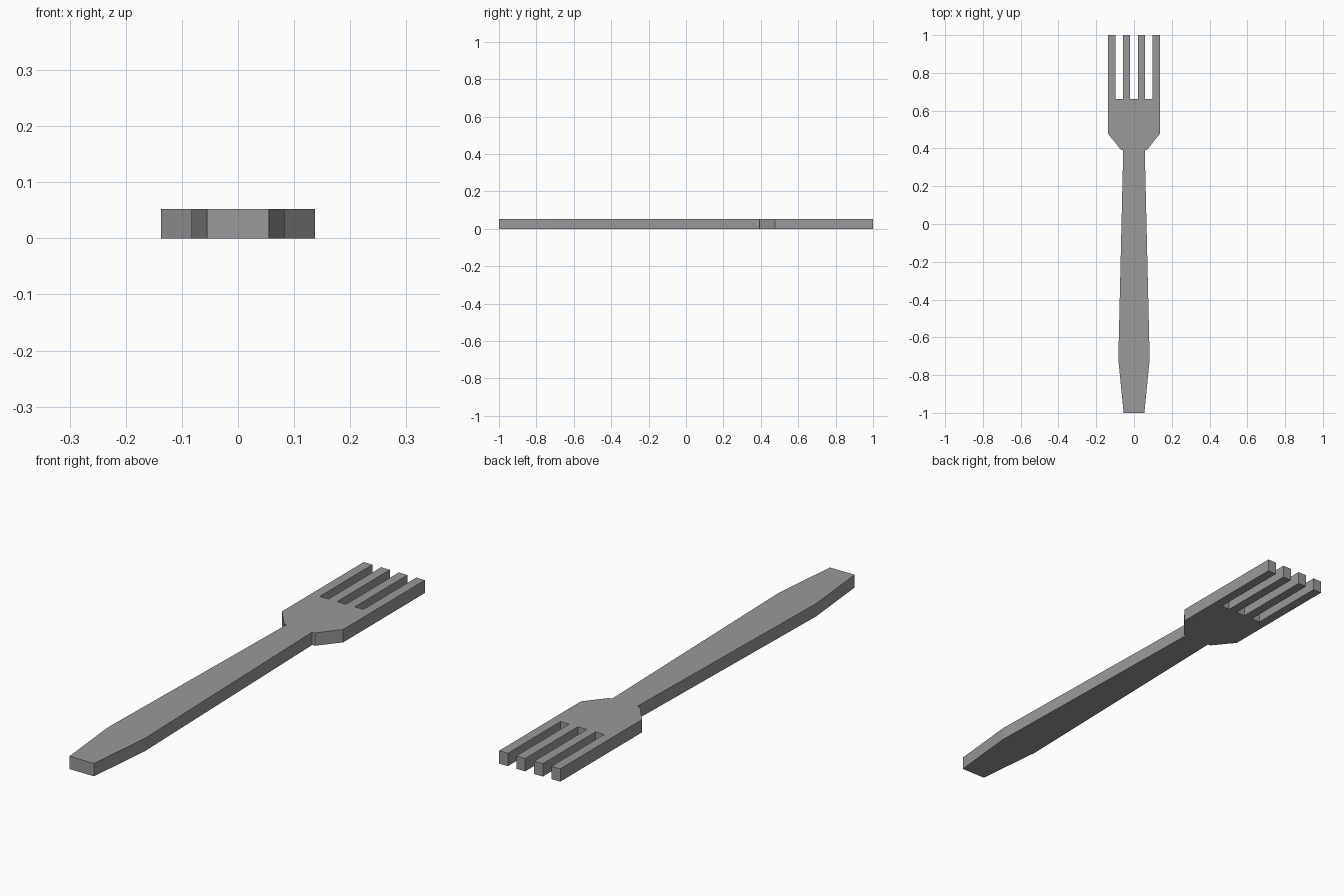
import bpy
import bmesh

if "Cube" in bpy.data.objects:
    bpy.data.objects.remove(bpy.data.objects["Cube"])

THICK = 0.052

# Right half of the outline, from handle end to the centre slot
half = [
    (0.055, -1.0), (0.083, -0.715), (0.057, 0.393),   # handle
    (0.069, 0.393), (0.137, 0.477),                   # shoulder
    (0.137, 1.0), (0.098, 1.0),                       # outer tine
    (0.098, 0.663), (0.059, 0.663),                   # side slot
    (0.059, 1.0), (0.020, 1.0), (0.020, 0.663),       # inner tine
]
outline = half + [(-x, y) for x, y in reversed(half)]

# Fork: flat outline extruded to an even thickness
bm = bmesh.new()
base = bm.faces.new([bm.verts.new((x, y, 0)) for x, y in outline])
ext = bmesh.ops.extrude_face_region(bm, geom=[base], use_keep_orig=True)
top = [v for v in ext["geom"] if isinstance(v, bmesh.types.BMVert)]
bmesh.ops.translate(bm, verts=top, vec=(0, 0, THICK))
bmesh.ops.recalc_face_normals(bm, faces=bm.faces)

mesh = bpy.data.meshes.new("fork")
bm.to_mesh(mesh)
bm.free()
fork = bpy.data.objects.new("fork", mesh)
bpy.context.collection.objects.link(fork)

# Plain grey metal
grey = bpy.data.materials.new("grey metal")
grey.diffuse_color = (0.32, 0.32, 0.32, 1)
grey.use_nodes = True
grey.node_tree.nodes["Principled BSDF"].inputs["Base Color"].default_value = grey.diffuse_color
mesh.materials.append(grey)
